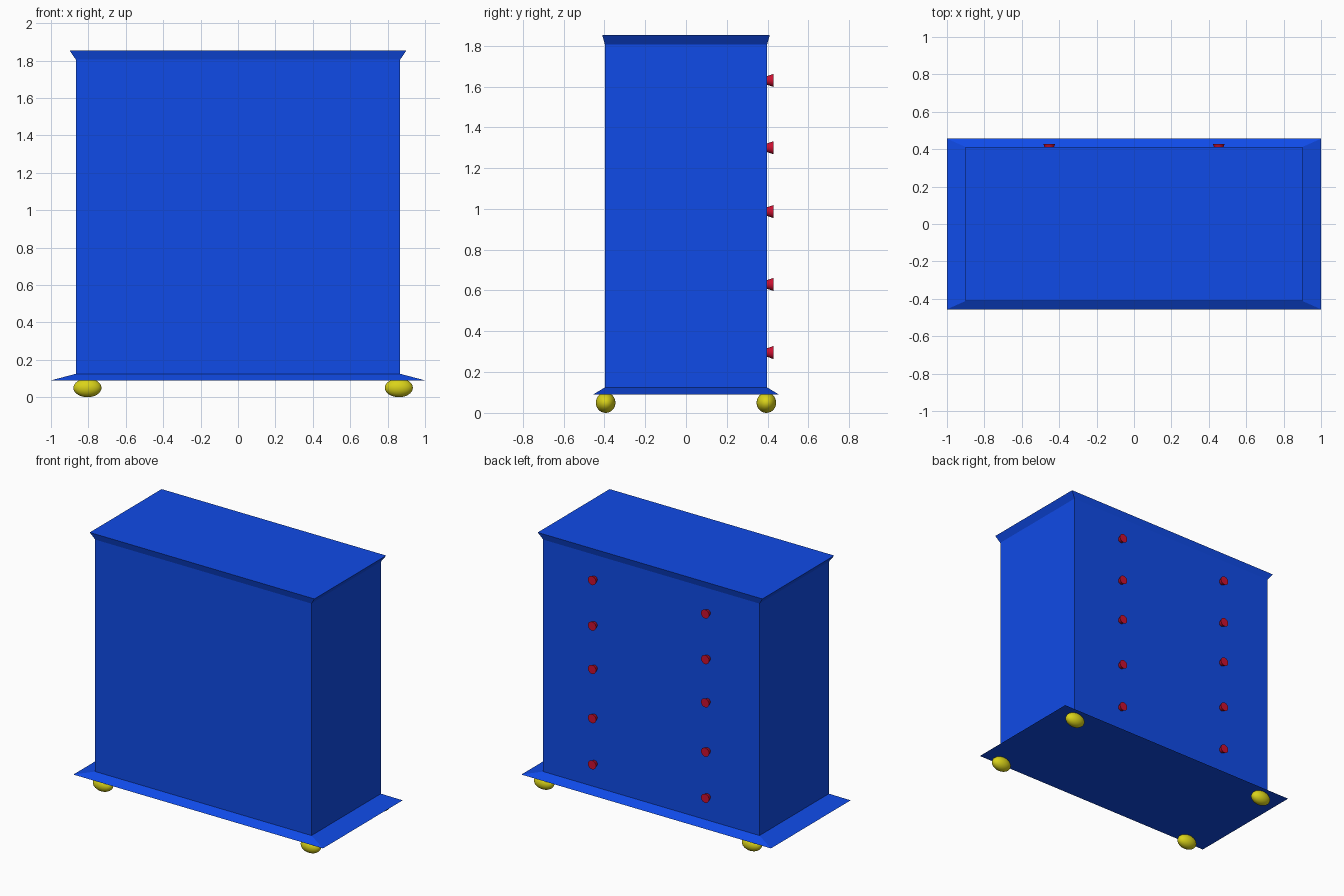
import bpy, bmesh, math

if "Cube" in bpy.data.objects:
    bpy.data.objects.remove(bpy.data.objects["Cube"])


def material(name, color):
    m = bpy.data.materials.new(name)
    m.diffuse_color = (*color, 1)
    m.use_nodes = True
    m.node_tree.nodes["Principled BSDF"].inputs["Base Color"].default_value = m.diffuse_color
    return m


BLUE = material("blue_paint", (0.005, 0.07, 0.8))
RED = material("red_knob", (0.6, 0.005, 0.03))
YELLOW = material("yellow_foot", (0.7, 0.65, 0.01))


def loft(name, sections, mat):
    """Stack of rectangles (half x, half y, z) joined into a closed solid."""
    bm = bmesh.new()
    rings = [[bm.verts.new((sx * hx, sy * hy, z))
              for sx, sy in ((-1, -1), (1, -1), (1, 1), (-1, 1))]
             for hx, hy, z in sections]
    for a, b in zip(rings, rings[1:]):
        for i in range(4):
            j = (i + 1) % 4
            bm.faces.new((a[i], a[j], b[j], b[i]))
    bm.faces.new(rings[0][::-1])
    bm.faces.new(rings[-1])
    mesh = bpy.data.meshes.new(name)
    bm.to_mesh(mesh)
    bm.free()
    mesh.materials.append(mat)
    bpy.context.collection.objects.link(bpy.data.objects.new(name, mesh))


# Cabinet with flared plinth at the bottom and flared crown at the top
loft("cabinet", [(1.0, 0.456, 0.09), (0.867, 0.397, 0.125),
                 (0.867, 0.397, 1.805), (0.9, 0.411, 1.853)], BLUE)

# Bun feet
for x in (-0.805, 0.86):
    for y in (-0.394, 0.394):
        bpy.ops.mesh.primitive_uv_sphere_add(segments=32, ring_count=16, location=(x, y, 0.05))
        foot = bpy.context.object
        foot.name = "foot"
        foot.scale = (0.075, 0.048, 0.05)
        foot.data.materials.append(YELLOW)
        bpy.ops.object.shade_smooth()

# Drawer knobs, widening outwards, in two columns on the back side
for x in (-0.453, 0.453):
    for z in (0.296, 0.63, 0.987, 1.30, 1.63):
        bpy.ops.mesh.primitive_cone_add(vertices=32, radius1=0.032, radius2=0.02, depth=0.035,
                                        location=(x, 0.4115, z), rotation=(math.pi / 2, 0, 0))
        knob = bpy.context.object
        knob.name = "drawer_knob"
        knob.data.materials.append(RED)
        bpy.ops.object.shade_smooth_by_angle(angle=math.radians(30))
